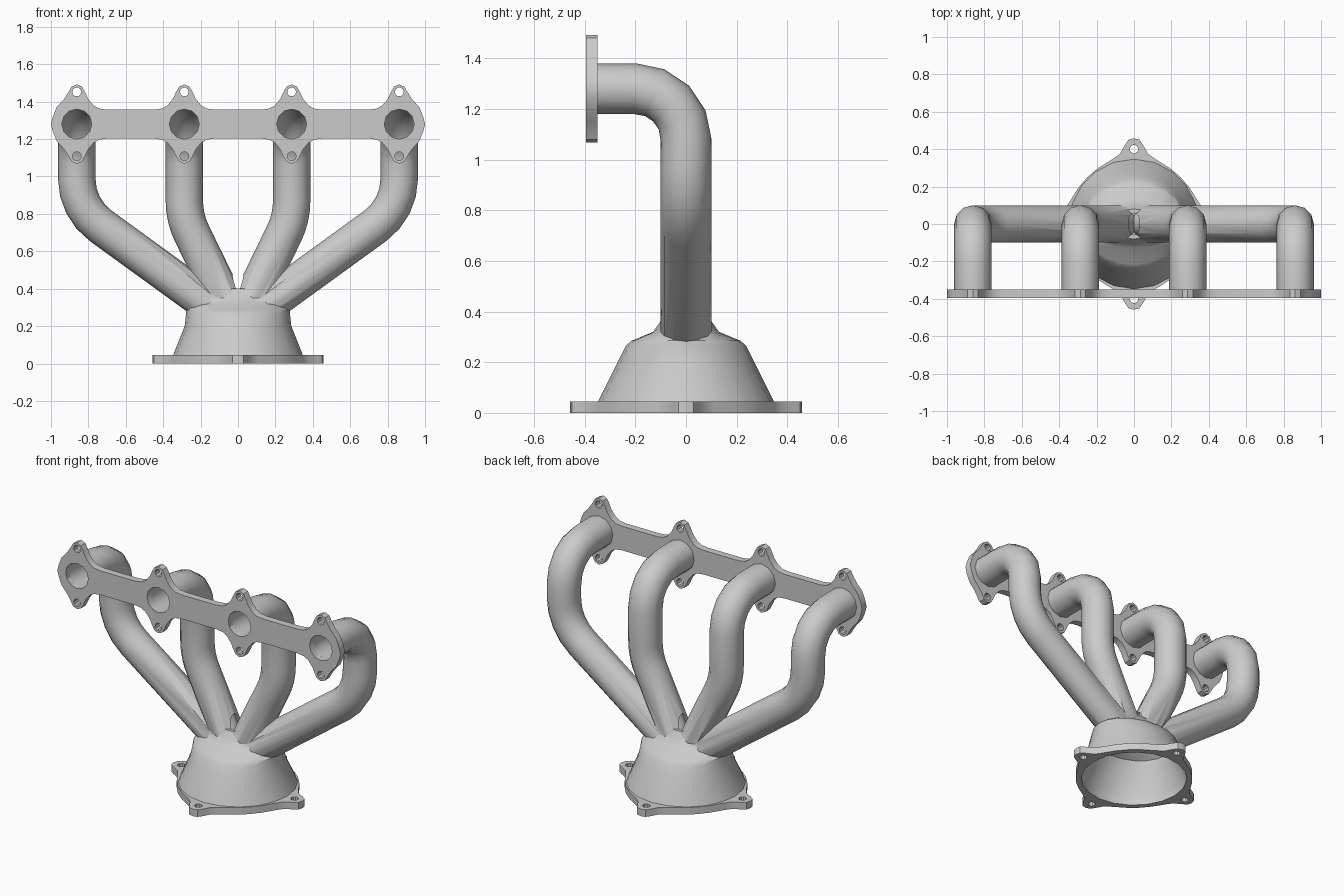
import bpy, bmesh
from math import sin, cos, pi, tan, radians
from mathutils import Vector, Quaternion

if "Cube" in bpy.data.objects:
    bpy.data.objects.remove(bpy.data.objects["Cube"])

PORTS = (-0.862, -0.287, 0.287, 0.862)
PORT_Z = 1.28


def new_object(name, mesh):
    ob = bpy.data.objects.new(name, mesh)
    bpy.context.scene.collection.objects.link(ob)
    return ob


def smooth(ob, angle):
    bpy.ops.object.select_all(action='DESELECT')
    ob.select_set(True)
    bpy.context.view_layer.objects.active = ob
    bpy.ops.object.shade_smooth_by_angle(angle=radians(angle))


def baked_mesh(ob):
    dg = bpy.context.evaluated_depsgraph_get()
    return bpy.data.meshes.new_from_object(ob.evaluated_get(dg))


def loft(name, rings):
    """Closed solid through equal-sized rings of points."""
    bm = bmesh.new()
    loops = [[bm.verts.new(p) for p in r] for r in rings]
    n = len(loops[0])
    for a, b in zip(loops, loops[1:]):
        for i in range(n):
            j = (i + 1) % n
            bm.faces.new((a[i], a[j], b[j], b[i]))
    bm.faces.new(loops[0])
    bm.faces.new(loops[-1])
    bmesh.ops.recalc_face_normals(bm, faces=bm.faces)
    me = bpy.data.meshes.new(name)
    bm.to_mesh(me)
    bm.free()
    return new_object(name, me)


def rounded_path(points, radii, steps=4):
    """Polyline with circular arcs at the inner corners."""
    pts = [Vector(p) for p in points]
    out = [pts[0]]
    for a, c, b, r in zip(pts, pts[1:], pts[2:], radii):
        u, w = (c - a).normalized(), (b - c).normalized()
        ang = u.angle(w)
        start = c - u * r * tan(ang / 2)
        side = (w - u * u.dot(w)).normalized()
        for k in range(steps + 1):
            t = ang * k / steps
            out.append(start + u * r * sin(t) + side * r * (1 - cos(t)))
    return out + [pts[-1]]


def tube(name, path, radius, sides=12):
    rings, n, old = [], Vector((1, 0, 0)), None
    for i, p in enumerate(path):
        t = (path[min(i + 1, len(path) - 1)] - path[max(i - 1, 0)]).normalized()
        if old is not None:
            n = old.rotation_difference(t) @ n
        old = t
        b = t.cross(n)
        rings.append([p + radius * (n * cos(2 * pi * k / sides) + b * sin(2 * pi * k / sides))
                      for k in range(sides)])
    return loft(name, rings)


def ellipses(spec, sides=20):
    return [[Vector((rx * cos(2 * pi * k / sides), ry * sin(2 * pi * k / sides), z))
             for k in range(sides)] for z, rx, ry in spec]


def circle(x, y, r, n):
    return [(x + r * cos(2 * pi * k / n), y + r * sin(2 * pi * k / n)) for k in range(n)]


def plate(name, loops, depth):
    """Flat plate from an outline plus holes."""
    cu = bpy.data.curves.new(name, 'CURVE')
    cu.dimensions, cu.fill_mode, cu.extrude = '2D', 'BOTH', depth / 2
    for loop in loops:
        s = cu.splines.new('POLY')
        s.points.add(len(loop) - 1)
        for p, (x, y) in zip(s.points, loop):
            p.co = (x, y, 0, 1)
        s.use_cyclic_u = True
    tmp = new_object(name + "_curve", cu)
    me = baked_mesh(tmp)
    bpy.data.objects.remove(tmp)
    return new_object(name, me)


# Runners and collector: outer solids joined, inner passages cut away
def runner(x, radius, label):
    s = 1 if x > 0 else -1
    if abs(x) > 0.5:
        corner, end, r2 = 0.829, (s * 0.10, 0, 0.276), 0.31
    else:
        corner, end, r2 = 0.778, (s * 0.06, 0, 0.313), 0.40
    start = -0.36 if label == "outer" else -0.38
    path = rounded_path([(x, start, PORT_Z), (x, 0, PORT_Z), (x, 0, corner), end], (0.2, r2))
    return tube("runner_" + label, path, radius)


body = loft("runners_and_collector", ellipses([
    (0.03, 0.352, 0.352), (0.05, 0.345, 0.345), (0.20, 0.285, 0.270), (0.265, 0.278, 0.238),
    (0.285, 0.278, 0.215), (0.32, 0.25, 0.13), (0.36, 0.21, 0.102), (0.40, 0.12, 0.08)]))
cavity = loft("collector_cavity", ellipses([
    (-0.02, 0.325, 0.325), (0.05, 0.318, 0.318), (0.20, 0.26, 0.245), (0.255, 0.25, 0.21),
    (0.29, 0.21, 0.12), (0.33, 0.13, 0.075)]))
web = loft("centre_web", ellipses([(0.38, 0.05, 0.06), (0.44, 0.04, 0.055),
                                   (0.47, 0.03, 0.04), (0.483, 0.015, 0.02)], 12))
jobs = [(runner(x, 0.1, "outer"), 'UNION') for x in PORTS] + [(web, 'UNION')]
jobs += [(runner(x, 0.08, "inner"), 'DIFFERENCE') for x in PORTS] + [(cavity, 'DIFFERENCE')]
for ob, op in jobs:
    ob.hide_render = True
    m = body.modifiers.new(op, 'BOOLEAN')
    m.operation, m.object, m.solver = op, ob, 'EXACT'
me = baked_mesh(body)
body.modifiers.clear()
body.data = me
for ob, _ in jobs:
    bpy.data.objects.remove(ob)
smooth(body, 35)

# Head flange with four ports and eight bolt holes
ear = [(0, 0.212), (0.028, 0.2), (0.045, 0.17), (0.06, 0.137), (0.09, 0.1), (0.12, 0.083), (0.165, 0.077)]
tip = [(0.028, 0.2), (0.045, 0.17), (0.07, 0.132), (0.108, 0.09), (0.128, 0.04), (0.138, 0)]
top = []
for i, px in enumerate(PORTS):
    left = tip if i == 0 else ear[1:]
    right = tip if i == 3 else ear[1:]
    top += [(px - a, b) for a, b in reversed(left)] + [(px, 0.212)] + [(px + a, b) for a, b in right]
outline = top + [(a, -b) for a, b in reversed(top[1:-1])]
holes = []
for px in PORTS:
    holes += [circle(px, 0, 0.08, 12), circle(px, 0.172, 0.024, 10), circle(px, -0.172, 0.024, 10)]
head = plate("head_flange", [outline] + holes, 0.045)
head.rotation_euler = (pi / 2, 0, 0)
head.location = (0, -0.3725, PORT_Z)
smooth(head, 30)

# Outlet flange with four bolt lugs
lug = [(0.35, -0.11), (0.375, -0.075), (0.42, -0.05), (0.45, -0.03), (0.458, 0),
       (0.45, 0.03), (0.42, 0.05), (0.375, 0.075), (0.35, 0.11), (0.30, 0.19), (0.25, 0.25), (0.19, 0.30)]
outline, holes = [], [circle(0, 0, 0.32, 20)]
for c, s in ((1, 0), (0, 1), (-1, 0), (0, -1)):
    outline += [(a * c - b * s, a * s + b * c) for a, b in lug]
    holes.append(circle(0.4 * c, 0.4 * s, 0.023, 10))
base = plate("outlet_flange", [outline] + holes, 0.045)
base.location.z = 0.0225
smooth(base, 30)
